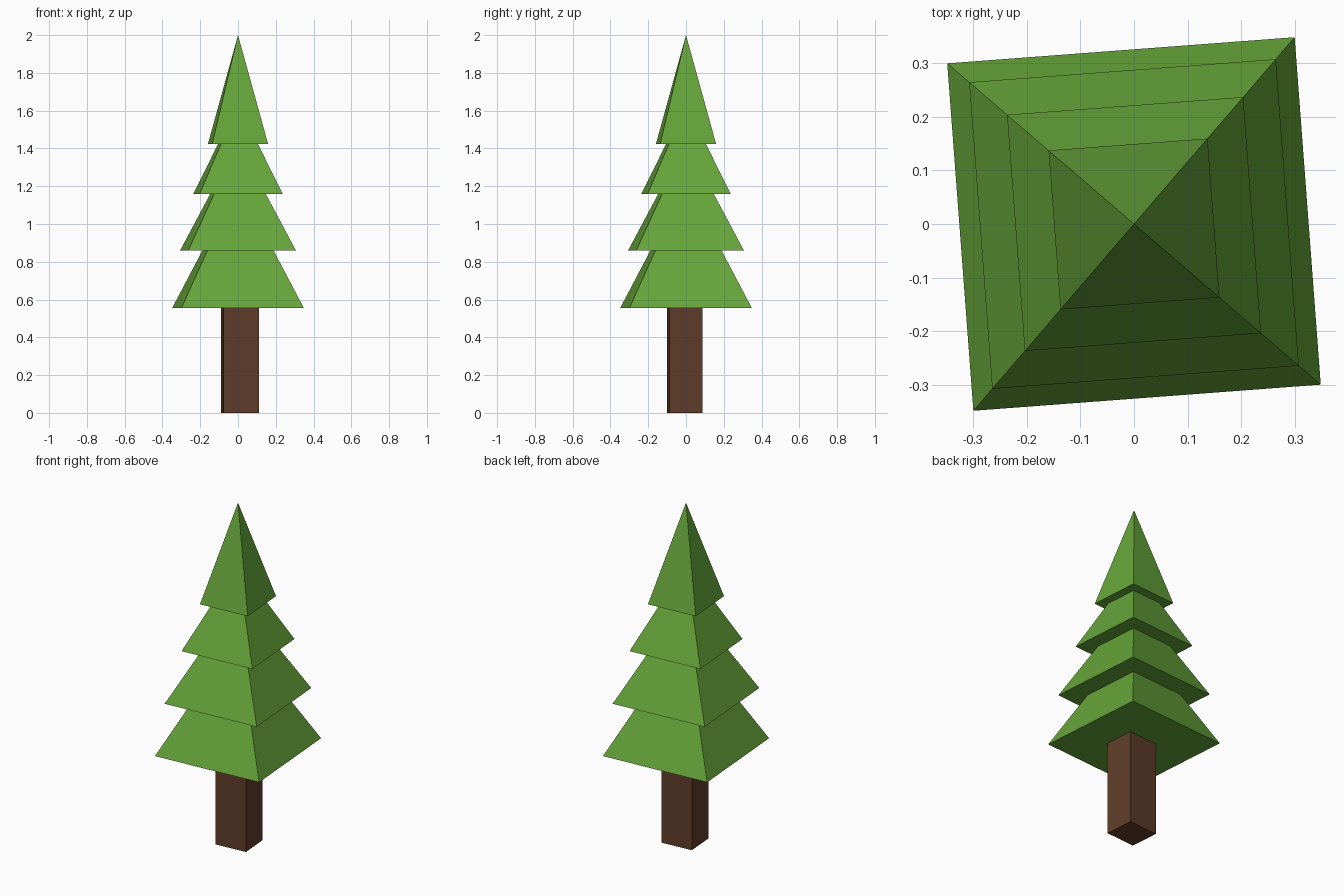
import bpy, bmesh, math
from mathutils import Matrix

if "Cube" in bpy.data.objects:
    bpy.data.objects.remove(bpy.data.objects["Cube"])

TURN = math.radians(4.3)


def material(name, color):
    mat = bpy.data.materials.new(name)
    mat.diffuse_color = (*color, 1)
    mat.use_nodes = True
    mat.node_tree.nodes["Principled BSDF"].inputs["Base Color"].default_value = mat.diffuse_color
    return mat


def add_object(name, bm, mat):
    bmesh.ops.recalc_face_normals(bm, faces=bm.faces)
    mesh = bpy.data.meshes.new(name)
    bm.to_mesh(mesh)
    bm.free()
    mesh.materials.append(mat)
    obj = bpy.data.objects.new(name, mesh)
    bpy.context.collection.objects.link(obj)
    return obj


# Trunk: a slightly off-centre square post
bm = bmesh.new()
bmesh.ops.create_cube(bm, size=1, matrix=(
    Matrix.Translation((0.011, -0.006, 0.278))
    @ Matrix.Rotation(TURN, 4, 'Z')
    @ Matrix.Diagonal((0.19, 0.175, 0.556, 1))))
add_object("trunk", bm, material("bark", (0.115, 0.047, 0.023)))

# Foliage: four-sided stepped profile (corner radius, height) up to the tip
profile = [(0.459, 0.556), (0.249, 0.859),
           (0.405, 0.859), (0.194, 1.159),
           (0.312, 1.159), (0.139, 1.424),
           (0.210, 1.424)]
bm = bmesh.new()
rings = []
for r, z in profile:
    angles = [math.pi / 4 + TURN + i * math.pi / 2 for i in range(4)]
    rings.append([bm.verts.new((r * math.cos(a), r * math.sin(a), z)) for a in angles])
tip = bm.verts.new((0, 0, 2))
bm.faces.new(rings[0])
for i in range(4):
    j = (i + 1) % 4
    for low, high in zip(rings, rings[1:]):
        bm.faces.new((low[i], low[j], high[j], high[i]))
    bm.faces.new((rings[-1][i], rings[-1][j], tip))
add_object("foliage", bm, material("needles", (0.133, 0.376, 0.042)))
